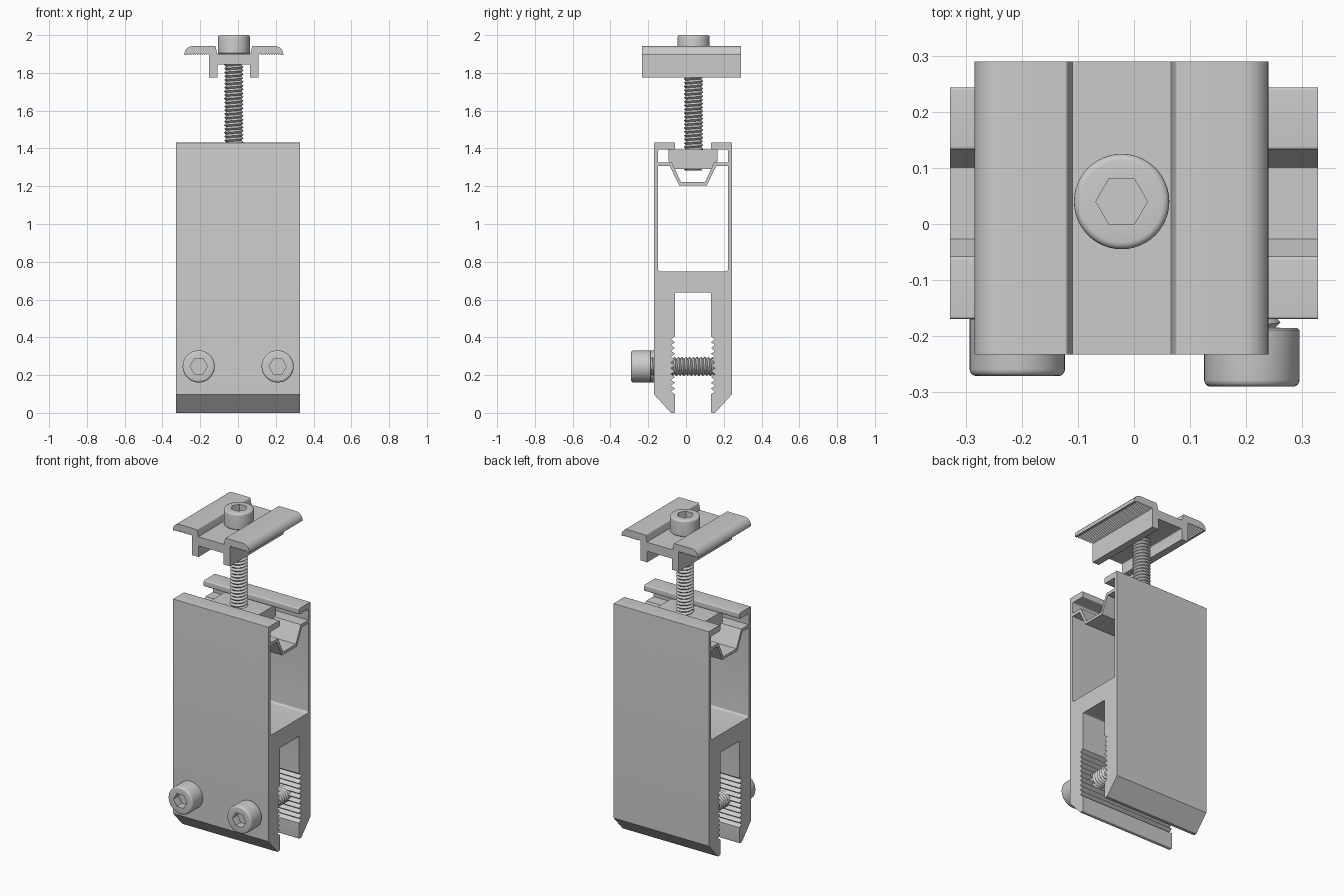
import bpy, bmesh, math
from mathutils import Vector, Matrix

if "Cube" in bpy.data.objects:
    bpy.data.objects.remove(bpy.data.objects["Cube"])


def finish(bm, name, matrix=None):
    bmesh.ops.recalc_face_normals(bm, faces=bm.faces)
    me = bpy.data.meshes.new(name)
    bm.to_mesh(me)
    bm.free()
    ob = bpy.data.objects.new(name, me)
    bpy.context.collection.objects.link(ob)
    if matrix:
        ob.matrix_world = matrix
    bpy.ops.object.select_all(action='DESELECT')
    bpy.context.view_layer.objects.active = ob
    ob.select_set(True)
    bpy.ops.object.shade_smooth_by_angle(angle=math.radians(30))
    return ob


def rounded(pts, steps=5):
    """Replace corners (u, v, r) by fillets of radius r."""
    out = []
    for i, p in enumerate(pts):
        c = Vector(p[:2])
        if len(p) < 3:
            out.append(c)
            continue
        a = Vector(pts[i - 1][:2]) - c
        b = Vector(pts[(i + 1) % len(pts)][:2]) - c
        half = a.angle(b) / 2
        d = p[2] / math.tan(half)
        pa, pb = c + a.normalized() * d, c + b.normalized() * d
        o = c + (a.normalized() + b.normalized()).normalized() * (p[2] / math.sin(half))
        for k in range(steps + 1):
            out.append(o + (pa.lerp(pb, k / steps) - o).normalized() * p[2])
    return out


def extrude(name, half, centre, lo, hi, axis):
    """Mirror a half profile about centre and extrude it along x or y."""
    full = [(centre + p[0], *p[1:]) for p in half]
    full += [(centre - p[0], *p[1:]) for p in reversed(half)]
    bm = bmesh.new()
    vs = [bm.verts.new((lo, u, v) if axis == 'x' else (u, lo, v)) for u, v in rounded(full)]
    face = bm.faces.new(vs)
    ext = bmesh.ops.extrude_face_region(bm, geom=[face])
    move = Vector((hi - lo, 0, 0)) if axis == 'x' else Vector((0, hi - lo, 0))
    bmesh.ops.translate(bm, vec=move, verts=[g for g in ext['geom'] if isinstance(g, bmesh.types.BMVert)])
    return finish(bm, name)


def screw_head(name, height, matrix, n=48):
    """Round head with a hexagon socket, lofted from rings."""
    def hexr(t):
        return 0.046 * math.cos(math.pi / 6) / math.cos(t % (math.pi / 3) - math.pi / 6)
    R, f = 0.085, 0.012
    rings = [(R - 0.004, 0), (R, 0.004)]
    rings += [(R - f + f * math.cos(a), height - f + f * math.sin(a))
              for a in [k * math.pi / 8 for k in range(5)]]
    rings += [(None, height), (None, height - 0.05)]
    bm = bmesh.new()
    loops = []
    for r, z in rings:
        row = []
        for i in range(n):
            t = 2 * math.pi * i / n
            q = hexr(t) if r is None else r
            row.append(bm.verts.new((q * math.cos(t), q * math.sin(t), z)))
        loops.append(row)
    for a, b in zip(loops, loops[1:]):
        for i in range(n):
            j = (i + 1) % n
            bm.faces.new((a[i], a[j], b[j], b[i]))
    bm.faces.new(loops[0][::-1])
    bm.faces.new(loops[-1])
    return finish(bm, name, matrix)


def screw_thread(name, length, matrix, pitch=0.02, n=24):
    """Helical thread running from z = 0 down to -length."""
    bm = bmesh.new()
    rows = 2 * (int(length / pitch) + 3)
    grid = []
    for k in range(rows + 3):
        r = 0.051 if k % 2 else 0.041
        row = []
        for i in range(n):
            t = 2 * math.pi * i / n
            z = -length - pitch + pitch * (k / 2 + i / n)
            row.append(bm.verts.new((r * math.cos(t), r * math.sin(t), min(0, max(-length, z)))))
        grid.append(row)

    def at(k, i):
        return grid[k][i] if i < n else grid[k + 2][0]
    for k in range(rows):
        for i in range(n):
            bm.faces.new((at(k, i), at(k, i + 1), at(k + 1, i + 1), at(k + 1, i)))
    bmesh.ops.dissolve_degenerate(bm, dist=1e-5, edges=bm.edges)
    bmesh.ops.create_circle(bm, cap_ends=True, segments=n, radius=0.043,
                            matrix=Matrix.Translation((0, 0, -length)))
    return finish(bm, name, matrix)


MID = 0.037   # middle plane of the rail in y
CX = -0.022   # middle plane of the top clamp in x

# Rail body: H-shaped extrusion, toothed slot below, open channel above
teeth = []
for k in range(10):
    z = 0.098 + 0.0307 * k
    teeth += [(0.095, z), (0.117, z + 0.0153)]
body = [(0.185, 0.749, 0.012), (0.185, 1.394, 0.01), (0.095, 1.394, 0.006), (0.095, 1.431, 0.006),
        (0.206, 1.431, 0.004), (0.206, 0.098), (0.117, 0), (0.095, 0, 0.005)]
body += teeth + [(0.095, 0.405), (0.095, 0.637, 0.006)]
extrude("rail_body", body, MID, -0.328, 0.328, 'x')

# Trough-shaped web inside the channel
web = [(0.064, 1.222), (0.112, 1.325), (0.19, 1.325), (0.19, 1.306), (0.123, 1.306), (0.073, 1.205)]
extrude("channel_web", web, MID, -0.328, 0.328, 'x')

# Sliding nut under the channel lips
nut = [(0.13, 1.394, 0.004), (0.13, 1.335), (0.105, 1.29)]
extrude("sliding_nut", nut, MID, CX - 0.165, CX + 0.165, 'x')

# Top clamp with rounded, serrated wings and two legs
clamp = [(0.088, 1.90), (0.097, 1.942, 0.005), (0.262, 1.942, 0.043), (0.262, 1.894)]
for k in range(10):
    x = 0.248 - 0.0115 * k
    clamp += [(x, 1.894), (x - 0.0058, 1.902)]
clamp += [(0.131, 1.896), (0.131, 1.775), (0.086, 1.775), (0.086, 1.844, 0.006)]
extrude("top_clamp", clamp, CX, -0.233, 0.29, 'y')

# Vertical clamp screw
top = Matrix.Translation((CX, 0.04, 1.90))
screw_head("clamp_screw_head", 0.1, top)
screw_thread("clamp_screw_thread", 0.617, top)

# Two side screws, one seated slightly deeper
for side, x, y in (("left", -0.208, -0.166), ("right", 0.21, -0.185)):
    m = Matrix.Translation((x, y, 0.246)) @ Matrix.Rotation(math.pi / 2, 4, 'X')
    screw_head(side + "_side_screw_head", 0.105, m)
    screw_thread(side + "_side_screw_thread", 0.36, m)
